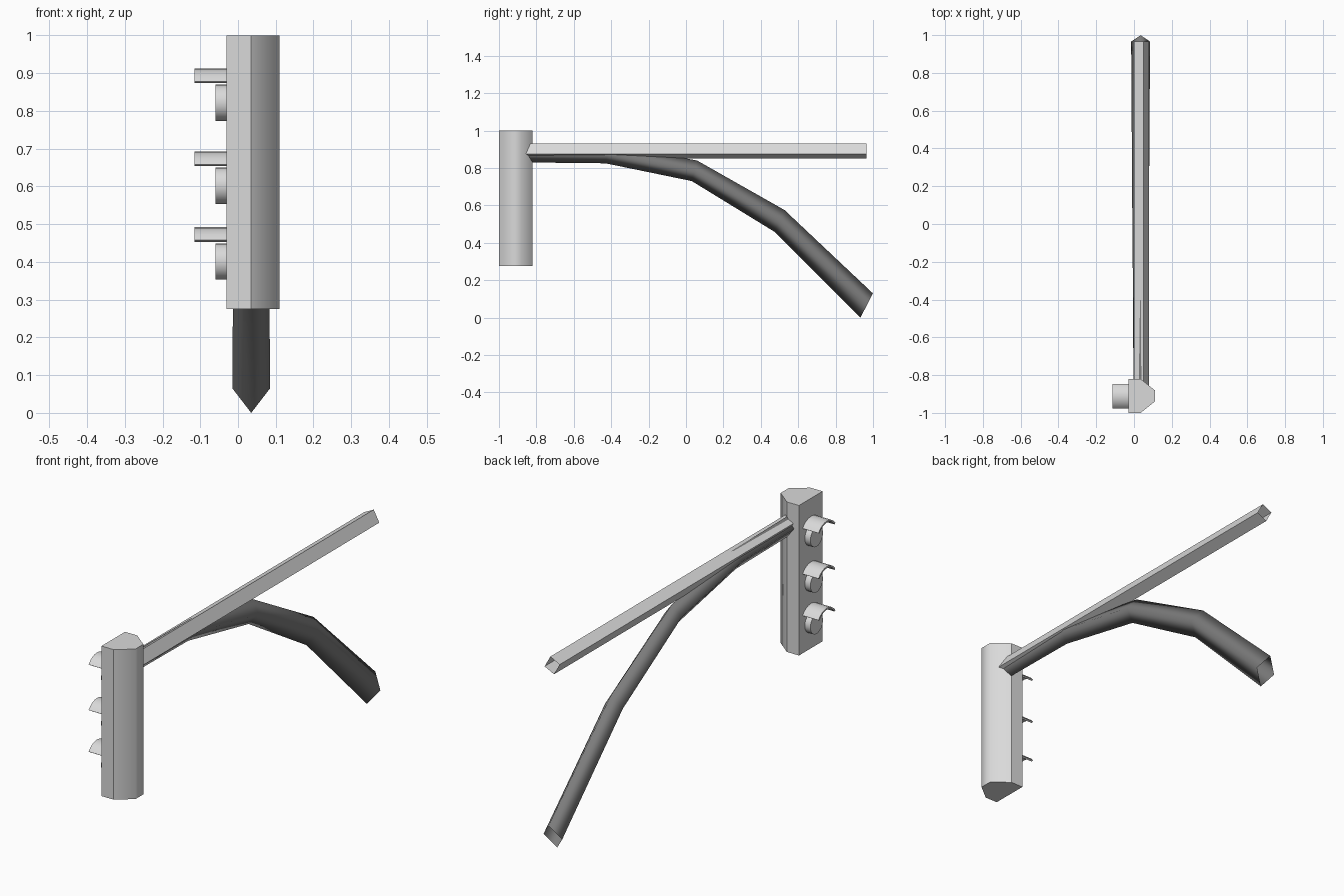
import bpy
from math import sin, cos, pi, radians

cube = bpy.data.objects.get("Cube")
if cube:
    bpy.data.objects.remove(cube)


def material(name, value):
    m = bpy.data.materials.new(name)
    m.use_nodes = True
    colour = (value, value, value, 1)
    m.diffuse_color = colour
    m.node_tree.nodes["Principled BSDF"].inputs["Base Color"].default_value = colour
    return m


light_grey = material("light grey", 0.7)
dark_grey = material("dark grey", 0.2)


def loft(name, rings, mat, capped=True, smooth=False):
    """Join equal rings of points into a tube, with or without end caps."""
    n, count = len(rings[0]), len(rings)
    verts = [p for ring in rings for p in ring]
    faces = [(r * n + i, r * n + (i + 1) % n, (r + 1) * n + (i + 1) % n, (r + 1) * n + i)
             for r in range(count - 1) for i in range(n)]
    if capped:
        faces += [tuple(reversed(range(n))), tuple(range((count - 1) * n, count * n))]
    mesh = bpy.data.meshes.new(name)
    mesh.from_pydata(verts, [], faces)
    mesh.materials.append(mat)
    obj = bpy.data.objects.new(name, mesh)
    bpy.context.collection.objects.link(obj)
    if smooth:
        for f in mesh.polygons:
            f.use_smooth = len(f.vertices) == 4
    return obj


def sharpen(obj, rule):
    for e in obj.data.edges:
        a, b = (obj.data.vertices[i].co for i in e.vertices)
        e.use_edge_sharp = rule(a, b)


# Signal housing: flat at the lamp side, tapered at the back
outline = [(-0.03, -1), (0.035, -1), (0.11, -0.94), (0.11, -0.88), (0.035, -0.82), (-0.03, -0.82)]
housing = loft("signal_housing", [[(x, y, z) for x, y in outline] for z in (0.275, 1)],
               light_grey, smooth=True)
sharpen(housing, lambda a, b: abs(a.z - b.z) < 0.01 or a.x < 0.1)

# Straight arm: slightly rolled square tube, open at the ends
section = [(0.05, 0.93), (0.0, 0.905), (0.03, 0.85), (0.08, 0.875)]
loft("straight_arm", [[(x, y, z) for x, z in section] for y in (-0.9, 0.965)],
     light_grey, capped=False)

# Curved pole: y, z, half width, and the half diagonal of its mitred section
path = [(-0.88, 0.88, 0.038, 0.0, 0.05), (-0.42, 0.875, 0.04, 0.01, 0.05),
        (0.045, 0.785, 0.044, 0.014, 0.055), (0.5, 0.517, 0.047, 0.027, 0.058),
        (0.966, 0.065, 0.05, 0.033, 0.065)]
cx = 0.035
loft("curved_pole",
     [[(cx, y + dy, z + dz), (cx - w, y, z), (cx, y - dy, z - dz), (cx + w, y, z)]
      for y, z, w, dy, dz in path],
     dark_grey, capped=False, smooth=True)

# Three lamps, each a round lens under a curved hood
lamp_y = -0.912
for label, z0 in (("top", 0.822), ("middle", 0.602), ("bottom", 0.401)):
    lens = [(lamp_y - 0.048 * cos(2 * pi * i / 24), z0 + 0.048 * sin(2 * pi * i / 24))
            for i in range(24)]
    obj = loft(label + "_lens", [[(x, y, z) for y, z in lens] for x in (-0.02, -0.06)],
               light_grey, smooth=True)
    sharpen(obj, lambda a, b: abs(a.x - b.x) < 0.001)

    angles = [radians(-56 + 14 * i) for i in range(9)]
    centre = z0 + 0.013
    arc = [(lamp_y + 0.078 * sin(a), centre + 0.078 * cos(a)) for a in angles]
    arc += [(lamp_y + 0.07 * sin(a), centre + 0.07 * cos(a)) for a in reversed(angles)]
    hood = loft(label + "_hood", [[(x, y, z) for y, z in arc] for x in (-0.02, -0.115)],
                light_grey, smooth=True)
    ends = {0, 8, 9, 17}
    for e in hood.data.edges:
        ids = [i % 18 for i in e.vertices]
        e.use_edge_sharp = ids[0] != ids[1] or ids[0] in ends
